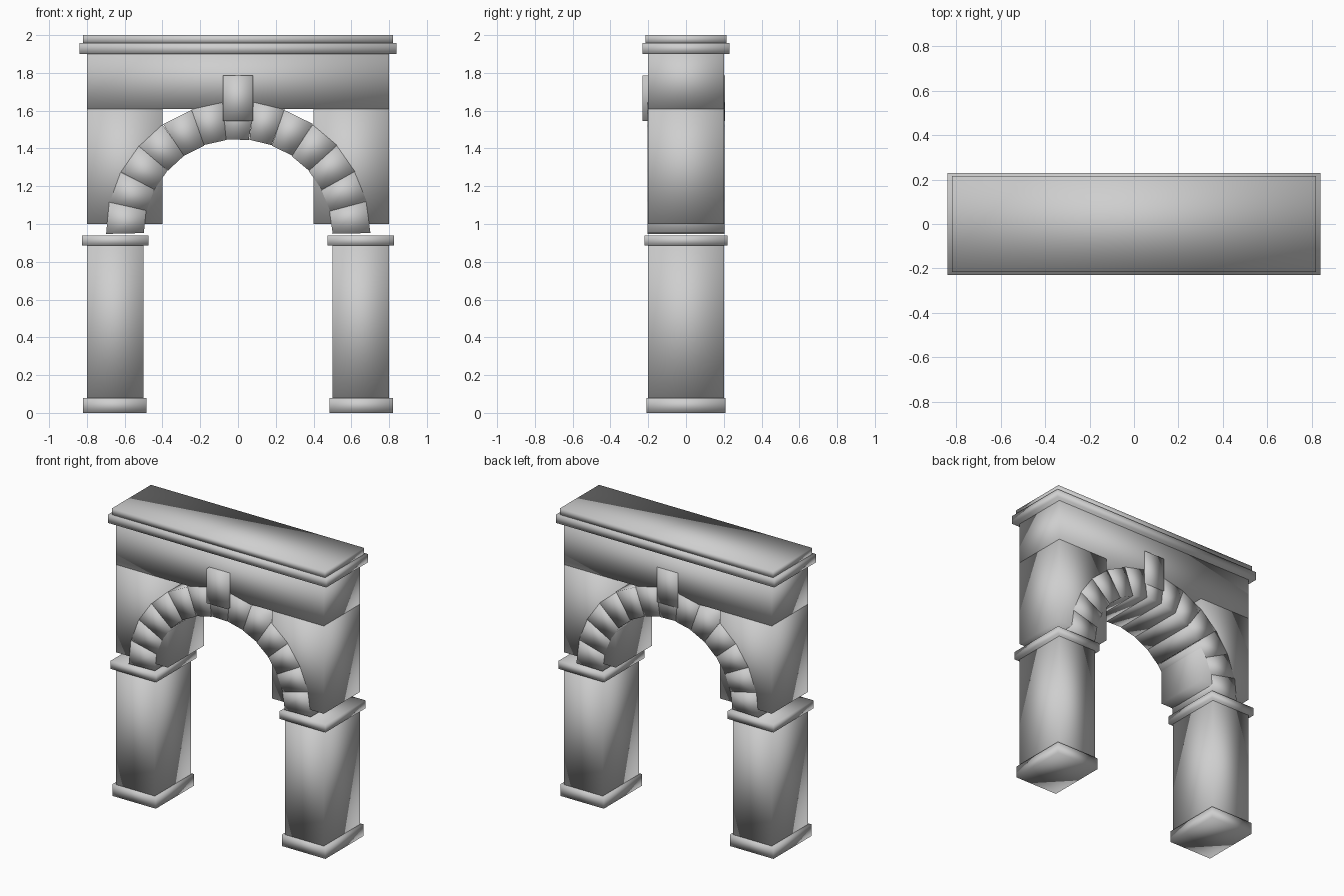
import bpy, bmesh, math, random
from mathutils import Matrix, Vector

if "Cube" in bpy.data.objects:
    bpy.data.objects.remove(bpy.data.objects["Cube"])

random.seed(4)
stone = bpy.data.materials.new("grey_stone")
stone.diffuse_color = (0.62, 0.62, 0.62, 1)
stone.use_nodes = True
stone.node_tree.nodes["Principled BSDF"].inputs["Base Color"].default_value = stone.diffuse_color


def finish(bm, name):
    """Turn a bmesh into a smooth-shaded stone object."""
    bmesh.ops.recalc_face_normals(bm, faces=bm.faces)
    for f in bm.faces:
        f.smooth = True
    mesh = bpy.data.meshes.new(name)
    bm.to_mesh(mesh)
    bm.free()
    mesh.materials.append(stone)
    obj = bpy.data.objects.new(name, mesh)
    bpy.context.collection.objects.link(obj)
    return obj


def block(name, x, y, z):
    """Box given by its (min, max) range on each axis."""
    bm = bmesh.new()
    bmesh.ops.create_cube(bm, size=1)
    for v in bm.verts:
        v.co = [r[0] if c < 0 else r[1] for c, r in zip(v.co, (x, y, z))]
    return finish(bm, name)


def voussoir(name, a0, a1, r0, r1, depth, spring):
    """Wedge-shaped arch stone, very slightly tilted out of true."""
    bm = bmesh.new()
    ring = [bm.verts.new((r * math.cos(a), -depth, spring + r * math.sin(a)))
            for r, a in ((r0, a0), (r1, a0), (r1, a1), (r0, a1))]
    face = bm.faces.new(ring)
    out = bmesh.ops.extrude_face_region(bm, geom=[face])
    top = [g for g in out["geom"] if isinstance(g, bmesh.types.BMVert)]
    bmesh.ops.translate(bm, verts=top, vec=(0, 2 * depth, 0))
    centre = sum((v.co for v in bm.verts), Vector()) / len(bm.verts)
    tilt = Matrix.Rotation(math.radians(random.uniform(-2, 2)), 3, 'Y')
    bmesh.ops.rotate(bm, verts=bm.verts, cent=centre, matrix=tilt)
    return finish(bm, name)


# Piers with plinth, capital and the wall block above, on both sides
for side, s in (("left", -1), ("right", 1)):
    def span(a, b):
        return tuple(sorted((s * a, s * b)))
    block(side + "_plinth", span(0.485, 0.82), (-0.21, 0.21), (0, 0.08))
    block(side + "_pier", span(0.50, 0.80), (-0.20, 0.20), (0.07, 0.90))
    block(side + "_capital", span(0.475, 0.827), (-0.22, 0.22), (0.885, 0.94))
    block(side + "_spandrel", span(0.40, 0.80), (-0.20, 0.20), (1.0, 1.61))

# Arch ring of thirteen stones
COUNT = 13
step = math.pi / COUNT
for i in range(COUNT):
    voussoir(f"arch_stone_{i + 1}", i * step, (i + 1) * step,
             0.50, 0.70, 0.203, 0.95)

# Keystone, standing further out at the front
block("keystone", (-0.08, 0.08), (-0.23, 0.207), (1.545, 1.785))

# Lintel and two-step cornice
block("lintel", (-0.80, 0.80), (-0.20, 0.20), (1.61, 1.91))
block("cornice", (-0.84, 0.84), (-0.23, 0.23), (1.90, 1.957))
block("cornice_cap", (-0.82, 0.82), (-0.215, 0.215), (1.955, 2.0))
